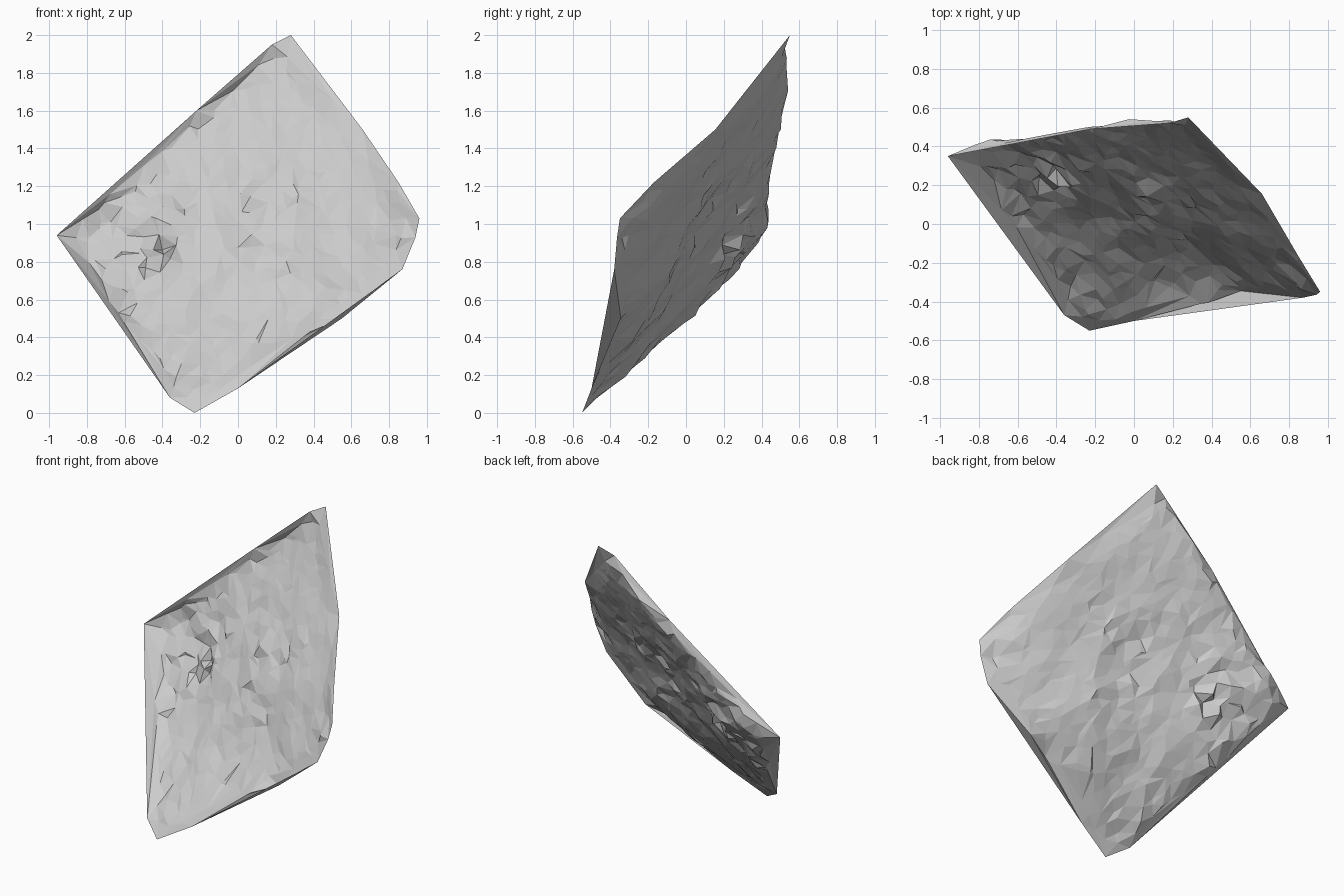
import bpy, bmesh, math, random
from mathutils import Vector, noise
from mathutils.geometry import delaunay_2d_cdt, intersect_point_line

if "Cube" in bpy.data.objects:
    bpy.data.objects.remove(bpy.data.objects["Cube"])

random.seed(4)

# outline of the sheet, walking from the left corner over the top
RIM = [(-.96, .35, .94), (-.22, .49, 1.6), (.18, .52, 1.95), (.28, .55, 2.0),
       (.66, .155, 1.5), (.85, -.17, 1.22), (.96, -.35, 1.03), (.94, -.365, .93),
       (.87, -.38, .76), (.55, -.345, .5), (0, -.5, .13), (-.23, -.55, 0), (-.36, -.47, .08)]
# rough spots: x, z, radius, jitter
ROUGH = [(.07, 1.18, .09, .05), (-.4, .92, .13, .06), (.05, .83, .06, .05),
         (-.27, .22, .14, .03), (-.6, .7, .16, .03), (.38, 1.3, .06, .03)]
OPEN_EDGES = (3, 4, 5, 6, 7, 8)          # right side curves gently, no steep wall


def blob(x, z, cx, cz, r):
    return math.exp(-((x - cx) ** 2 + (z - cz) ** 2) / r ** 2)


# distance to a rim edge and the height of that edge at the nearest spot
def edge_info(x, z, i):
    a, b = Vector(RIM[i]), Vector(RIM[(i + 1) % len(RIM)])
    p = Vector((x, z))
    _, t = intersect_point_line(p, a.xz, b.xz)
    q = a.lerp(b, min(1, max(0, t)))
    return (p - q.xz).length, q.y


def inside(x, z):
    for i, a in enumerate(RIM):
        b = RIM[(i + 1) % len(RIM)]
        if (b[0] - a[0]) * (z - a[2]) - (b[2] - a[2]) * (x - a[0]) > 0:
            return False
    return True


# tilted plane, dished backwards with steep walls and rocky noise
def surface_y(x, z):
    wall = min(edge_info(x, z, i)[0] for i in range(len(RIM)) if i not in OPEN_EDGES)
    f = 1 - math.exp(-wall / .04)
    f *= 1 - .75 * blob(x, z, -.23, 0, .33)
    f *= 1 - .5 * blob(x, z, .28, 2.0, .3)
    dish = .10 + .105 * blob(x, z, .33, .52, .38) + .075 * blob(x, z, -.5, .8, .37)
    y = -.395 * x + .646 * (z - 1) + f * dish
    # settle onto the rim along the open side
    d, rim_y = min(edge_info(x, z, i) for i in OPEN_EDGES)
    y += (rim_y + .646 * .8 * d * (1 if z < .9 else -.3) - y) * math.exp(-(d / .09) ** 2)
    rough = .5 if x > .4 or z > 1.3 else 1
    y += rough * (.03 * noise.noise(Vector((x * 5, z * 5, 1))) + random.uniform(-.01, .01))
    for cx, cz, r, amp in ROUGH:
        y += random.uniform(-amp, amp) * blob(x, z, cx, cz, r)
    return y


# scattered points inside the outline
pts = [Vector(p) for p in RIM]
step = .068
for i in range(-16, 17):
    for j in range(0, 31):
        x = i * step + random.uniform(-.45, .45) * step
        z = j * step + random.uniform(-.45, .45) * step
        if inside(x, z) and min(edge_info(x, z, k)[0] for k in range(len(RIM))) > .025:
            pts.append(Vector((x, surface_y(x, z), z)))

# triangulate in the front view and lift to the surface
flat = [p.xz for p in pts]
_, _, tris, origin, _, _ = delaunay_2d_cdt(flat, [], [], 0, 1e-6)
bm = bmesh.new()
verts = [bm.verts.new(pts[o[0]]) for o in origin]
for t in tris:
    bm.faces.new([verts[k] for k in t])
# lip along the lower right edge, folding under the sheet
lip = {o[0]: v for o, v in zip(origin, verts)}
bm.faces.new([lip[k] for k in (8, 9, 10)])
bmesh.ops.recalc_face_normals(bm, faces=bm.faces)
if sum(f.normal.y * f.calc_area() for f in bm.faces) > 0:
    bmesh.ops.reverse_faces(bm, faces=bm.faces)
mesh = bpy.data.meshes.new("rock_sheet")
bm.to_mesh(mesh)
bm.free()
bpy.context.collection.objects.link(bpy.data.objects.new("rock_sheet", mesh))
